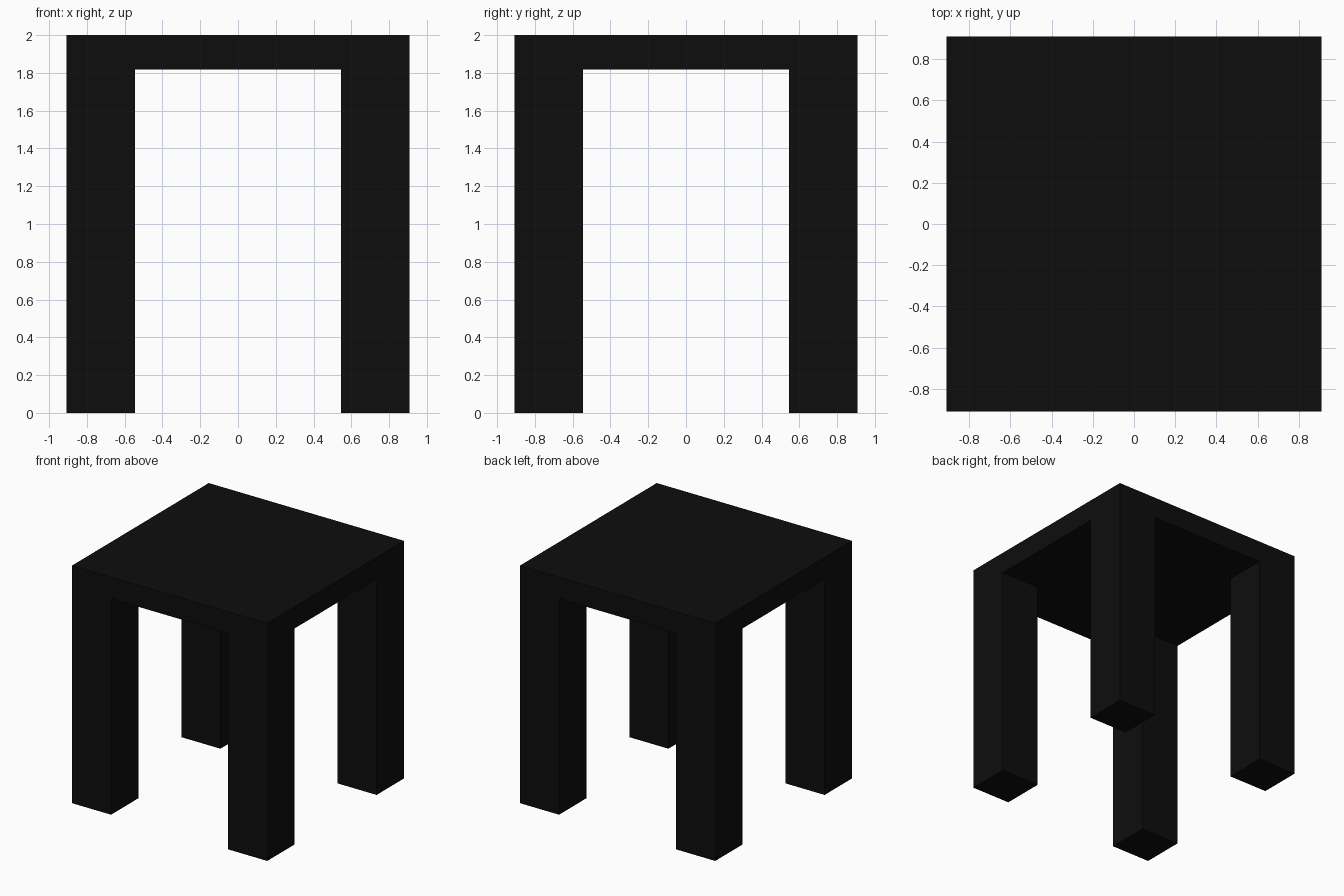
import bpy

if "Cube" in bpy.data.objects:
    bpy.data.objects.remove(bpy.data.objects["Cube"])

HALF = 10 / 11       # half width of the table
THICK = 2 / 11       # top thickness
LEG = 4 / 11         # leg width
HEIGHT = 2.0

black = bpy.data.materials.new("black_paint")
black.diffuse_color = (0.004, 0.004, 0.004, 1)
black.use_nodes = True
black.node_tree.nodes["Principled BSDF"].inputs["Base Color"].default_value = black.diffuse_color


def box(name, centre, size):
    bpy.ops.mesh.primitive_cube_add(size=1, location=centre)
    ob = bpy.context.object
    ob.name = name
    ob.scale = size
    bpy.ops.object.transform_apply(location=False, rotation=False, scale=True)
    ob.data.materials.append(black)
    return ob


# Square table top
box("table_top", (0, 0, HEIGHT - THICK / 2), (2 * HALF, 2 * HALF, THICK))

# Four square legs flush with the corners
leg_height = HEIGHT - THICK
offset = HALF - LEG / 2
for y_name, y in (("front", -offset), ("back", offset)):
    for x_name, x in (("left", -offset), ("right", offset)):
        box(f"{y_name}_{x_name}_leg", (x, y, leg_height / 2), (LEG, LEG, leg_height))
